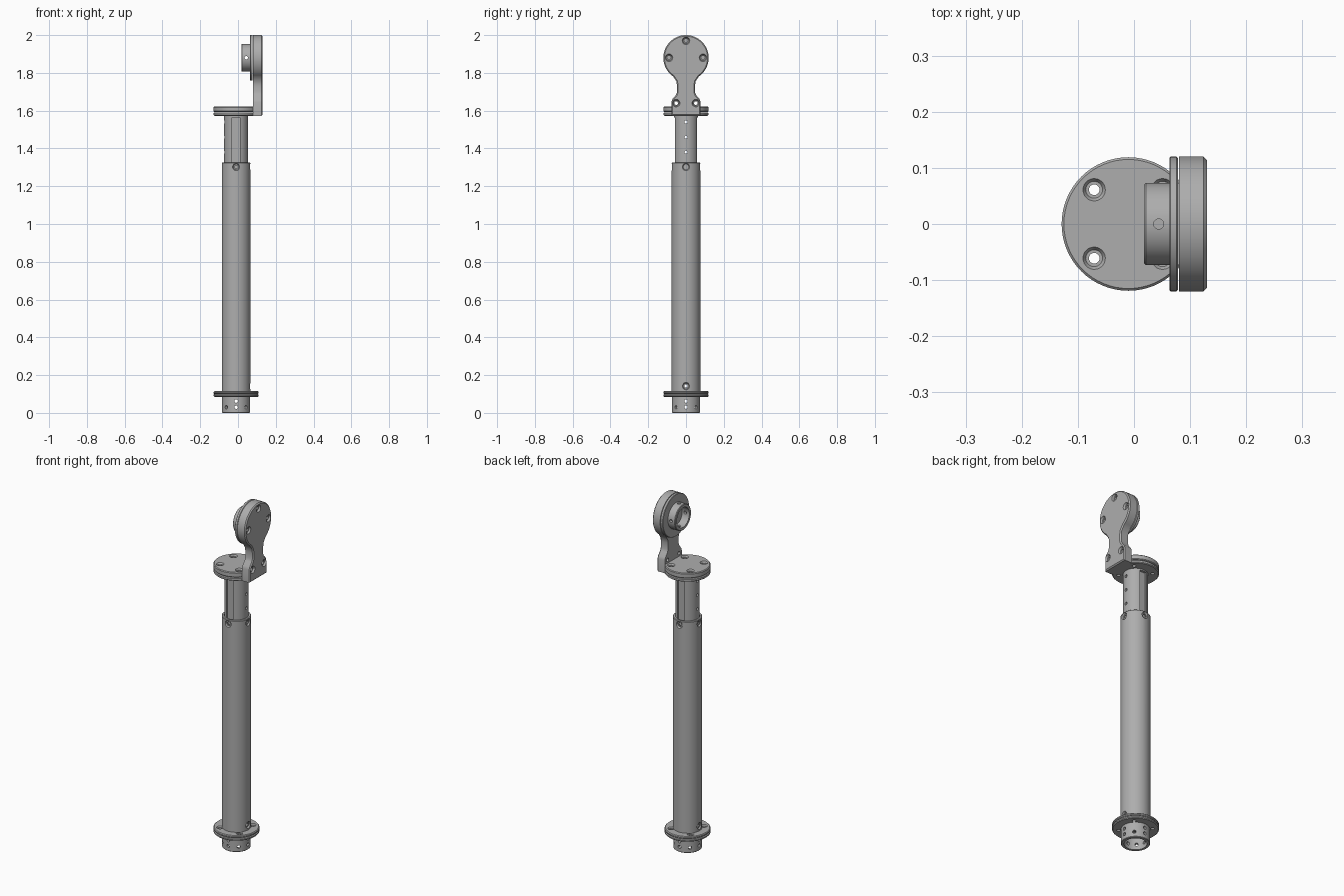
import bpy, bmesh, math
from mathutils import Matrix, Vector

if "Cube" in bpy.data.objects:
    bpy.data.objects.remove(bpy.data.objects["Cube"])

AX = -0.01            # x of the column axis
HZ = 1.88             # height of the head axis
steel = bpy.data.materials.new("grey metal")
steel.diffuse_color = (0.42, 0.42, 0.42, 1)
steel.use_nodes = True
steel.node_tree.nodes["Principled BSDF"].inputs["Base Color"].default_value = steel.diffuse_color


def frame(point, direction):
    rot = Vector(direction).to_track_quat('Z', 'Y').to_matrix().to_4x4()
    return Matrix.Translation(point) @ rot


def lathe(bm, profile, mat, n=64):
    """Revolve a closed (radius, height) loop around the local z axis."""
    tmp = bmesh.new()
    rings = [[tmp.verts.new((r * math.cos(2 * math.pi * i / n), r * math.sin(2 * math.pi * i / n), z))
              for i in range(n)] for r, z in profile]
    for a, b in zip(rings, rings[1:] + rings[:1]):
        for i in range(n):
            j = (i + 1) % n
            tmp.faces.new((a[i], a[j], b[j], b[i]))
    bmesh.ops.remove_doubles(tmp, verts=tmp.verts[:], dist=1e-6)
    bmesh.ops.recalc_face_normals(tmp, faces=tmp.faces[:])
    tmp.transform(mat)
    me = bpy.data.meshes.new("tmp")
    tmp.to_mesh(me)
    tmp.free()
    bm.from_mesh(me)
    bpy.data.meshes.remove(me)


def make(name, bm):
    me = bpy.data.meshes.new(name)
    bm.to_mesh(me)
    bm.free()
    ob = bpy.data.objects.new(name, me)
    bpy.context.collection.objects.link(ob)
    me.materials.append(steel)
    return ob


def activate(ob):
    bpy.ops.object.select_all(action='DESELECT')
    ob.select_set(True)
    bpy.context.view_layer.objects.active = ob


def finish(ob, drills=(), boxes=()):
    """Cut holes (profile, point, direction) and box grooves (centre, size), then smooth."""
    if drills or boxes:
        bm = bmesh.new()
        for prof, p, d in drills:
            lathe(bm, prof, frame(p, d), 24)
        for c, s in boxes:
            bmesh.ops.create_cube(bm, size=1, matrix=Matrix.Translation(c) @ Matrix.Diagonal((*s, 1)))
        cutter = make("cutter", bm)
        cutter.hide_render = True
        mod = ob.modifiers.new("holes", 'BOOLEAN')
        mod.object, mod.solver = cutter, 'EXACT'
        activate(ob)
        bpy.ops.object.modifier_apply(modifier="holes")
        bpy.data.objects.remove(cutter)
    activate(ob)
    bpy.ops.object.shade_smooth_by_angle(angle=math.radians(30))


def turned(name, profile, mat, drills=(), boxes=()):
    bm = bmesh.new()
    lathe(bm, profile, mat)
    finish(make(name, bm), drills, boxes)


def disc(r, z0, z1, c=0.004):
    return [(0, z0), (r - c, z0), (r, z0 + c), (r, z1 - c), (r - c, z1), (0, z1)]


def ring(ri, ro, z0, z1, c=0.003):
    return [(ri, z0), (ro - c, z0), (ro, z0 + c), (ro, z1 - c), (ro - c, z1), (ri, z1)]


def sink(r, big, depth, length):
    """Screw hole with a sunk head; local z = 0 is the outer surface."""
    return [(0, -length), (r, -length), (r, -depth), (big * 0.75, -depth), (big, 0), (big, 0.02), (0, 0.02)]


def hole(r, length):
    return [(0, -length), (r, -length), (r, 0.02), (0, 0.02)]


def radial(prof, z, r, angles):
    out = []
    for a in angles:
        d = (math.cos(math.radians(a)), math.sin(math.radians(a)), 0)
        out.append((prof, (AX + d[0] * r, d[1] * r, z), d))
    return out


def bolts(prof, z):
    return [(prof, (AX + sx * 0.061, sy * 0.061, z), (0, 0, 1)) for sx in (-1, 1) for sy in (-1, 1)]


axis = Matrix.Translation((AX, 0, 0))
quarter = (0, 90, 180, 270)
diagonal = (45, 135, 225, 315)
pin = hole(0.009, 0.03)

# bottom socket with its flange
turned("bottom_socket", ring(0.058, 0.074, 0, 0.09), axis,
       radial(pin, 0.03, 0.074, quarter + diagonal) + radial(pin, 0.062, 0.074, quarter))
turned("socket_flange", disc(0.119, 0.085, 0.0995), axis, bolts(hole(0.0095, 0.04), 0.1))
turned("tube_flange", disc(0.119, 0.1005, 0.115), axis, bolts(sink(0.0095, 0.018, 0.006, 0.04), 0.115))

# long outer tube with screw seats near both ends
seat = sink(0.009, 0.02, 0.008, 0.03)
turned("outer_tube", ring(0.064, 0.076, 0.11, 1.325), axis,
       radial(seat, 1.302, 0.076, quarter) + radial(seat, 0.142, 0.076, (0, 180)))

# inner column with front and back grooves and a row of cross holes
pins = []
for z in (1.38, 1.46, 1.54):
    pins += radial(hole(0.008, 0.04), z, 0.063, (0, 180))
turned("inner_column", ring(0.04, 0.063, 1.1, 1.58), axis, pins,
       [((AX, s * 0.063, 1.31), (0.042, 0.026, 0.51)) for s in (-1, 1)])
turned("column_flange", disc(0.119, 1.573, 1.591), axis, bolts(hole(0.0095, 0.04), 1.591))
turned("bracket_foot", disc(0.119, 1.593, 1.622), axis, bolts(sink(0.0095, 0.02, 0.008, 0.06), 1.622))

# upright bracket: round head, narrow neck, wide foot
half = [(0.077, 1.573), (0.077, 1.645), (0.072, 1.661), (0.054, 1.682), (0.048, 1.697),
        (0.048, 1.735), (0.051, 1.755)]
a0 = math.radians(-55)
steps = 30
half += [(0.12 * math.cos(a0 + t), HZ + 0.12 * math.sin(a0 + t))
         for t in (i * (math.pi / 2 - a0) / steps for i in range(steps))]
outline = half + [(0, HZ + 0.12)] + [(-y, z) for y, z in reversed(half)]
bm = bmesh.new()
face = bm.faces.new([bm.verts.new((0.08, y, z)) for y, z in outline])
new = bmesh.ops.extrude_face_region(bm, geom=[face])["geom"]
bmesh.ops.translate(bm, vec=(0.05, 0, 0), verts=[v for v in new if isinstance(v, bmesh.types.BMVert)])
bmesh.ops.recalc_face_normals(bm, faces=bm.faces[:])
rim = [e for e in bm.edges if all(v.co.x > 0.12 for v in e.verts)]
bmesh.ops.bevel(bm, geom=rim, offset=0.006, segments=1, affect='EDGES')
spots = [(-0.09, HZ), (0.09, HZ), (0, HZ + 0.09), (-0.052, 1.64), (0.052, 1.64)]
finish(make("bracket_upright", bm),
       [(sink(0.0095, 0.02, 0.01, 0.08), (0.13, y, z), (1, 0, 0)) for y, z in spots])

# head flange and hollow hub facing the column side
head = frame((0, 0, HZ), (1, 0, 0))
turned("head_flange", disc(0.12, 0.063, 0.078, 0.002), head)
turned("head_hub", ring(0.056, 0.0735, 0.018, 0.068), head,
       [(pin, (0.044, 0.0735 * math.cos(a), HZ + 0.0735 * math.sin(a)), (0, math.cos(a), math.sin(a)))
        for a in (i * math.pi / 2 for i in range(4))])
